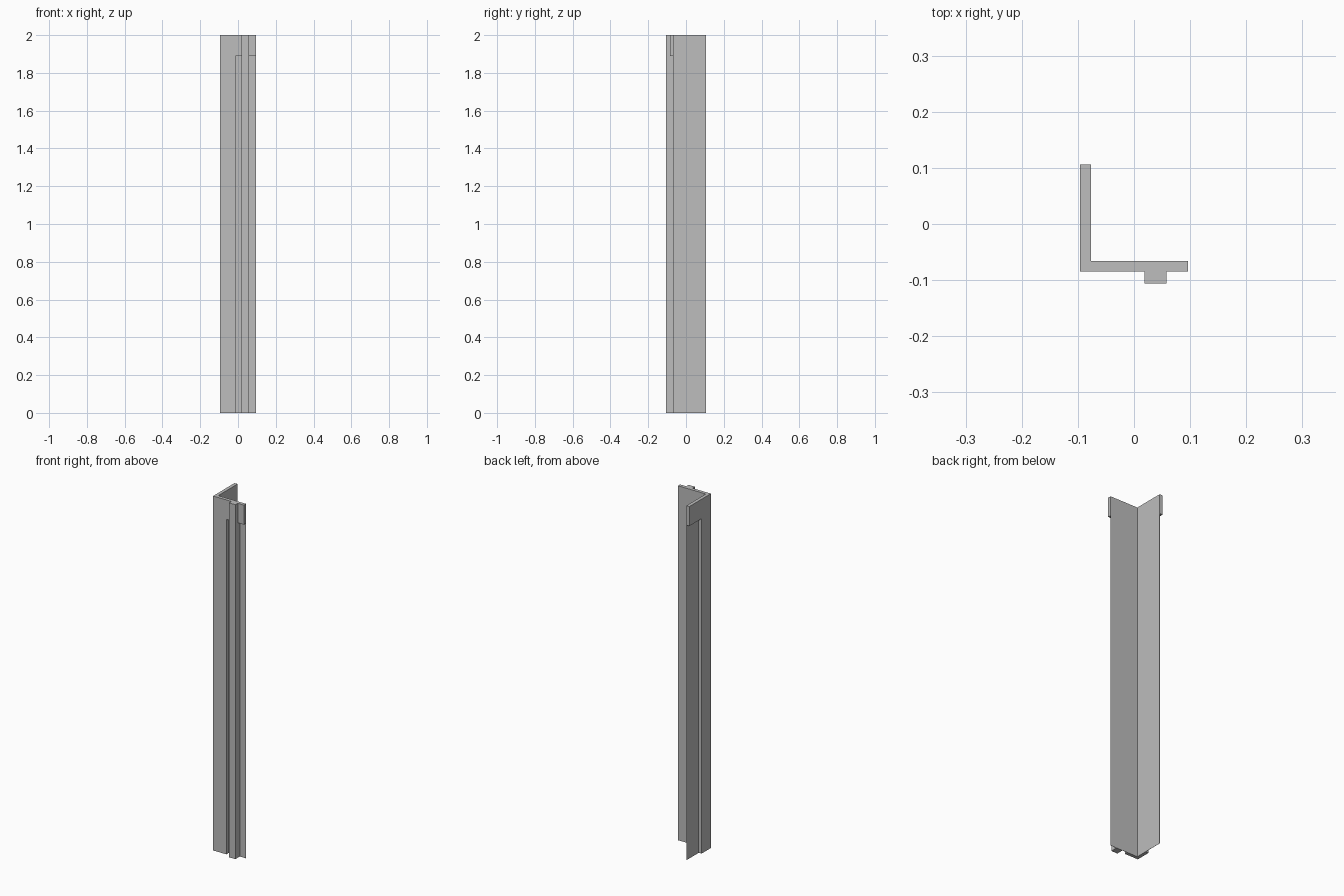
import bpy
import bmesh

cube = bpy.data.objects.get("Cube")
if cube:
    bpy.data.objects.remove(cube, do_unlink=True)

GREY = (0.51, 0.51, 0.51, 1.0)
mat = bpy.data.materials.new("plain grey")
mat.use_nodes = True
mat.diffuse_color = GREY
mat.node_tree.nodes["Principled BSDF"].inputs["Base Color"].default_value = GREY

# Shared dimensions
X0, Y0 = -0.096, -0.085      # outer corner
LENGTH = 0.191               # length of each wing
PILASTER = 0.083             # width of each corner face
THICK = 0.019                # depth of the trim
SHEET = 0.001                # backing thickness
TOP, HEADER = 2.0, 1.89
X1, Y1 = X0 + LENGTH + 0.001, Y0 + LENGTH


def prism(name, outline, z0, z1):
    """Extrude a plan outline between two heights."""
    bm = bmesh.new()
    face = bm.faces.new([bm.verts.new((x, y, z0)) for x, y in outline])
    new = bmesh.ops.extrude_face_region(bm, geom=[face])["geom"]
    verts = [g for g in new if isinstance(g, bmesh.types.BMVert)]
    bmesh.ops.translate(bm, verts=verts, vec=(0, 0, z1 - z0))
    bmesh.ops.recalc_face_normals(bm, faces=bm.faces)
    mesh = bpy.data.meshes.new(name)
    bm.to_mesh(mesh)
    bm.free()
    mesh.materials.append(mat)
    obj = bpy.data.objects.new(name, mesh)
    bpy.context.collection.objects.link(obj)
    return obj


def angle(x0, y0, x1, y1, t):
    """L-shaped outline with its outer corner at x0, y0."""
    return [(x0, y0), (x1, y0), (x1, y0 + t), (x0 + t, y0 + t),
            (x0 + t, y1), (x0, y1)]


def rect(x0, x1, y0, y1):
    return [(x0, y0), (x1, y0), (x1, y1), (x0, y1)]


# Solid corner trim, full height
prism("corner_trim", angle(X0, Y0, X0 + PILASTER, Y0 + PILASTER, THICK), 0, TOP)

# Thin backing behind the recesses, flush with the inside
inset = THICK - SHEET
prism("backing_panel", angle(X0 + inset, Y0 + inset, X1, Y1, SHEET), 0, TOP)

# Raised upright on the front
prism("front_upright", rect(0.019, 0.058, -0.106, Y0 + THICK), 0, TOP)

# Headers above the recesses
prism("front_header", rect(X0 + PILASTER, X1, Y0, Y0 + THICK), HEADER, TOP)
prism("side_header", rect(X0, X0 + THICK, Y0 + PILASTER, Y1), HEADER, TOP)
